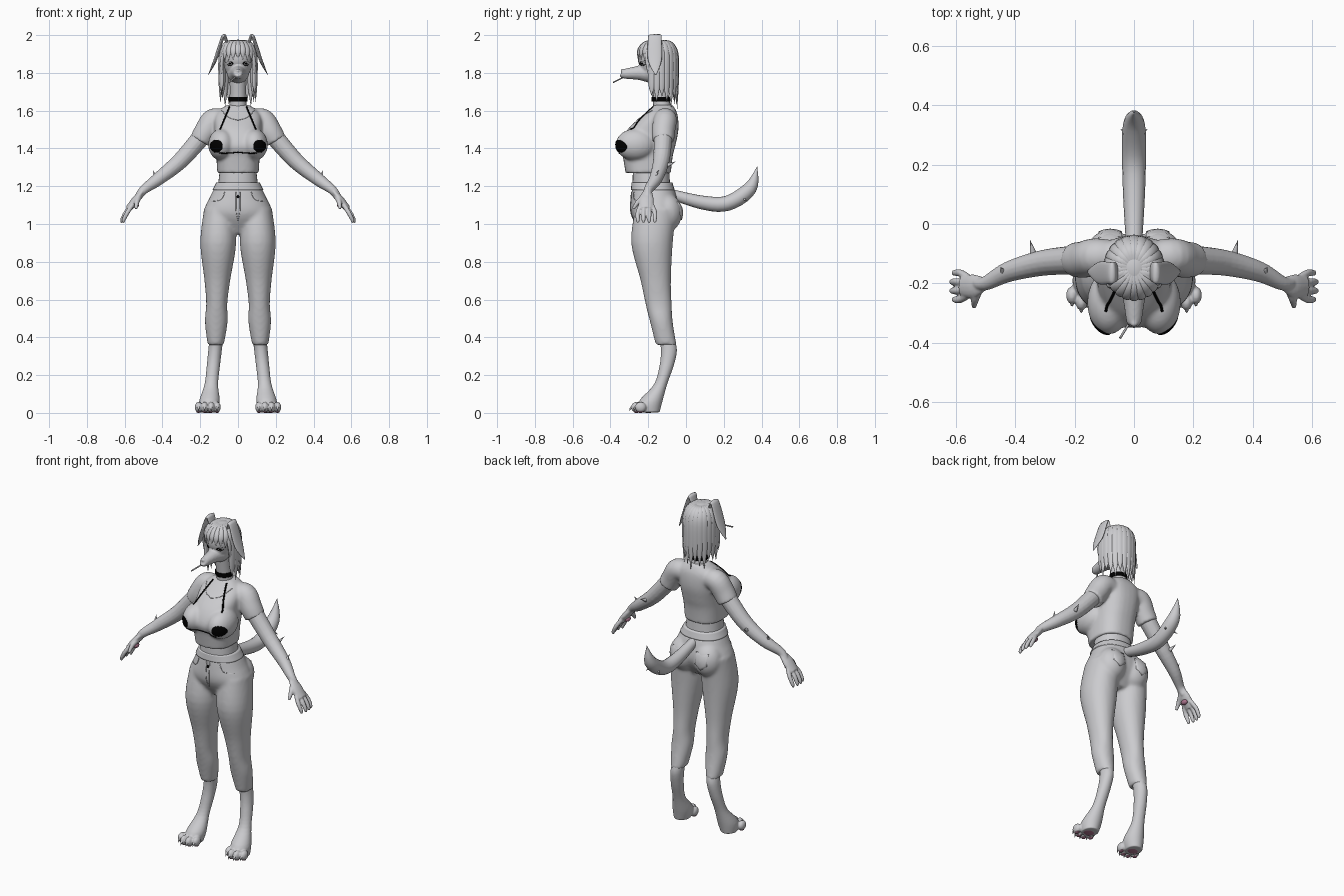
import bpy, bmesh, math
from mathutils import Vector, Matrix
from mathutils.bvhtree import BVHTree

cube = bpy.data.objects.get("Cube")
if cube:
    bpy.data.objects.remove(cube)

ACROSS, DEPTH, UP = Matrix.Identity(3)


def material(name, red, green, blue):
    m = bpy.data.materials.new(name)
    m.use_nodes = True
    m.diffuse_color = (red, green, blue, 1)
    m.node_tree.nodes["Principled BSDF"].inputs["Base Color"].default_value = m.diffuse_color
    return m


GREY = material("soft grey", .6, .6, .62)
BLACK = material("black", 0, 0, 0)
PINK = material("paw pink", .4, .17, .26)


def skin_rings(bm, rings):
    rows = [[bm.verts.new(p) for p in ring] for ring in rings]
    n = len(rows[0])
    for a, b in zip(rows, rows[1:]):
        for i in range(n):
            j = (i + 1) % n
            bm.faces.new((a[i], a[j], b[j], b[i]))
    bm.faces.new(reversed(rows[0]))
    bm.faces.new(rows[-1])


def spline(rows, steps=5):
    """Smooth interpolation through rows of numbers."""
    rows = [Vector(r) for r in rows]
    padded = [rows[0], *rows, rows[-1]]
    out = []
    for before, start, end, after in zip(padded, rows, rows[1:], padded[3:]):
        leave, arrive = (end - before) / 2, (after - start) / 2
        for k in range(steps):
            t = k / steps
            ease = t * t * (3 - 2 * t)
            out.append(start.lerp(end, ease) + leave * t * (1 - t) ** 2 - arrive * t * t * (1 - t))
    return out + [rows[-1]]


def column(bm, rows, centre=0, lean=0, power=1.0, segments=32):
    """Level sections, each with height, half width, front y and back y."""
    rings = []
    for z, width, front, back in spline(rows):
        middle = centre + lean * (rows[0][0] - z)
        ring = []
        for i in range(segments):
            angle = math.tau * i / segments
            c, s = (math.copysign(abs(v) ** power, v) for v in (math.cos(angle), math.sin(angle)))
            ring.append((middle + width * c, (front + back) / 2 + (back - front) / 2 * s, z))
        rings.append(ring)
    skin_rings(bm, rings)


def tube(bm, rows, side=DEPTH, flat=1.0, segments=16, steps=5):
    """Path of x, y, z and radius; flat scales the radius away from the side vector."""
    points = spline(rows, steps)
    rings = []
    for i, p in enumerate(points):
        ahead, behind = points[min(i + 1, len(points) - 1)], points[max(i - 1, 0)]
        along = Vector((ahead - behind)[:3]).normalized()
        u = (side - along * side.dot(along)).normalized()
        v = along.cross(u) * flat
        radius = max(p[3], .001)
        angles = [math.tau * k / segments for k in range(segments)]
        rings.append([Vector(p[:3]) + (u * math.cos(a) + v * math.sin(a)) * radius for a in angles])
    skin_rings(bm, rings)


def ball(bm, position, size):
    place = Matrix.Translation(position) @ Matrix.Diagonal((*size, 1))
    bmesh.ops.create_uvsphere(bm, u_segments=24, v_segments=16, radius=1, matrix=place)


def finish(name, bm, colour=GREY, mirror=False, voxel=0, smooth=4):
    bmesh.ops.recalc_face_normals(bm, faces=bm.faces)
    mesh = bpy.data.meshes.new(name)
    bm.to_mesh(mesh)
    bm.free()
    mesh.materials.append(colour)
    for face in mesh.polygons:
        face.use_smooth = True
    ob = bpy.data.objects.new(name, mesh)
    bpy.context.collection.objects.link(ob)
    if mirror:
        ob.modifiers.new("Mirror", 'MIRROR')
    if voxel:
        blend = ob.modifiers.new("Blend", 'REMESH')
        blend.mode, blend.voxel_size, blend.use_smooth_shade = 'VOXEL', voxel, True
        ob.modifiers.new("Soften", 'SMOOTH').iterations = smooth
    return ob


def surface(ob):
    bpy.context.view_layer.update()
    return BVHTree.FromObject(ob, bpy.context.evaluated_depsgraph_get())


def cast(tree, x, z, lift, facing):
    hit = tree.ray_cast(Vector((x, facing, z)), -facing * DEPTH)[0]
    return (hit or Vector((x, 0, z))) + DEPTH * facing * lift


def cord(name, tree, points, radius, colour=BLACK):
    """Thin mirrored cord lying on the front of a surface."""
    bm = bmesh.new()
    tube(bm, [(*cast(tree, x, z, .001, -1), radius) for x, z in spline(points)], DEPTH + UP / 5, segments=8, steps=1)
    finish(name, bm, colour, mirror=True)


def patch(name, tree, outline, colour=BLACK, facing=-1, lift=.004):
    """Thin mirrored plate following a surface."""
    bm = bmesh.new()
    outline = [Vector(p) for p in outline]
    middle = sum(outline, Vector((0, 0))) / len(outline)
    rings = [[cast(tree, *p, 0, facing) for p in outline]]
    for inset in (.03, .3, .5, .7, .95):
        rings.append([cast(tree, *p.lerp(middle, inset), lift, facing) for p in outline])
    skin_rings(bm, rings)
    finish(name, bm, colour, mirror=True)


def disc(x, z, radius, sides=20):
    angles = [math.tau * i / sides for i in range(sides)]
    return [(x + radius * math.cos(a), z + radius * math.sin(a)) for a in angles]


# trousers: pelvis, seat and tapering legs
bm = bmesh.new()
column(bm, [(1.22, .11, -.28, -.08), (1.15, .145, -.29, -.05), (1.05, .18, -.29, -.04), (.95, .1, -.23, -.1)], power=.9)
for side in (1, -1):
    column(bm, [(1.08, .08, -.27, -.05), (.9, .095, -.29, -.07), (.7, .068, -.24, -.08), (.58, .056, -.215, -.076),
                (.48, .06, -.19, -.07), (.36, .043, -.16, -.05)], side * .1, side * .025, .95)
    ball(bm, (side * .08, -.1, 1.06), (.085, .08, .1))
seat = surface(finish("trousers", bm, voxel=.009, smooth=8))

# trouser details
bm = bmesh.new()
column(bm, [(1.18, .135, -.292, -.06), (1.22, .115, -.288, -.072)], power=.9)
finish("waistband", bm)
cord("front_pocket_seam", seat, [(.07, 1.17), (.09, 1.13), (.14, 1.12)], .002, GREY)
cord("fly_seam", seat, [(.01, 1.17), (.01, 1.07), (0, 1.02)], .002, GREY)
patch("trouser_button", seat, disc(0, 1.145, .008))
patch("back_pocket", seat, [(.04, 1.12), (.12, 1.12), (.12, 1.05), (.08, 1.02), (.04, 1.05)], GREY, facing=1, lift=.006)

# bare midriff and neck
bm = bmesh.new()
column(bm, [(1.16, .11, -.28, -.08), (1.22, .104, -.283, -.085), (1.3, .095, -.28, -.09)], power=.9)
finish("midriff", bm)
bm = bmesh.new()
tube(bm, [(0, -.12, 1.56, .06), (0, -.13, 1.64, .045), (0, -.15, 1.78, .044)], ACROSS)
finish("neck", bm)

# cropped shirt with short sleeves
bm = bmesh.new()
column(bm, [(1.27, .11, -.32, -.08), (1.36, .115, -.335, -.07), (1.42, .12, -.35, -.055), (1.5, .125, -.31, -.04),
            (1.58, .12, -.225, -.045), (1.63, .06, -.17, -.07)], power=.8)
for side in (1, -1):
    ball(bm, (side * .085, -.265, 1.42), (.073, .108, .085))
    tube(bm, [(side * .07, -.11, 1.55, .055), (side * .13, -.11, 1.55, .062), (side * .17, -.12, 1.49, .062),
              (side * .2, -.12, 1.44, .058)], segments=24)
chest = surface(finish("shirt", bm, voxel=.008, smooth=6))
cord("shirt_neckline", chest, [(0, 1.55), (.05, 1.565), (.085, 1.6)], .002, GREY)

# halter top worn over the shirt
cord("halter_strap", chest, [(.045, 1.62), (.07, 1.56), (.095, 1.5)], .0045)
patch("halter_cup", chest, disc(.115, 1.412, .034))
cord("halter_lower_cord", chest, [(0, 1.38), (.05, 1.375), (.1, 1.375)], .003)

# choker
bm = bmesh.new()
column(bm, [(1.648, .05, -.182, -.084), (1.673, .05, -.184, -.086)])
finish("choker", bm, BLACK)

# arms, hands and fingers
bm = bmesh.new()
tube(bm, [(.17, -.12, 1.49, .05), (.3, -.13, 1.34, .044), (.42, -.16, 1.24, .035), (.5, -.2, 1.18, .024), (.53, -.2, 1.14, .02)])
tube(bm, [(.5, -.2, 1.18, .02), (.54, -.21, 1.13, .04), (.58, -.21, 1.08, .035)], flat=.5)
for finger in range(4):
    spread = finger - 1.5
    y, x = -.21 - spread * .03, .615 - spread ** 2 * .004
    tube(bm, [(.56, -.21 - spread * .02, 1.1, .012), (x - .02, y, 1.06, .012), (x, y, 1.02, .01), (x, y, 1.005, .004)])
tube(bm, [(.52, -.21, 1.15, .016), (.535, -.25, 1.12, .014), (.54, -.28, 1.08, .008)], ACROSS)
finish("arm", bm, mirror=True, voxel=.0045, smooth=3)
bm = bmesh.new()
ball(bm, (.54, -.21, 1.1), (.015, .022, .015))
finish("palm_pad", bm, PINK, mirror=True)

# feet, toes, claws and pads
foot, claws, pads = bmesh.new(), bmesh.new(), bmesh.new()
column(foot, [(.39, .036, -.14, -.06), (.33, .036, -.133, -.048), (.25, .035, -.14, -.065), (.15, .036, -.17, -.1),
              (.06, .055, -.25, -.125), (.003, .045, -.24, -.14)], .115, .11)
ball(pads, (.158, -.2, .006), (.035, .03, .006))
for spread in (-.7, -.25, .25, .7):
    x, y = .16 + .07 * spread, -.265 + .05 * spread ** 2
    ball(foot, (x, y, .03), (.02, .03, .028))
    ball(pads, (x, y, .005), (.011, .015, .005))
    tube(claws, [(x, y - .015, .035, .009), (x, y - .03, .025, .006), (x, y - .037, .01, 0)], ACROSS)
finish("foot", foot, mirror=True, voxel=.005, smooth=3)
finish("claws", claws, mirror=True)
finish("sole_pads", pads, PINK, mirror=True)

# head with muzzle and nose
bm = bmesh.new()
ball(bm, (0, -.158, 1.862), (.076, .092, .105))
ball(bm, (0, -.175, 1.805), (.06, .065, .06))
tube(bm, [(0, -.19, 1.8, .054), (0, -.25, 1.8, .038), (0, -.33, 1.795, .025), (0, -.343, 1.797, .013)], ACROSS)
ball(bm, (0, -.335, 1.812), (.014, .012, .01))
face = surface(finish("head", bm, voxel=.005, smooth=5))
cord("upper_eyelid", face, [(.026, 1.848), (.042, 1.862), (.062, 1.857)], .0045)
cord("lower_eyelid", face, [(.03, 1.843), (.044, 1.838), (.058, 1.846)], .002)
patch("pupil", face, disc(.044, 1.85, .006))
bm = bmesh.new()
tube(bm, [(-.01, -.325, 1.78, .004), (-.047, -.385, 1.75, .004)], UP)
finish("cigarette", bm)


def strand(bm, angle, rows, depth=1.1):
    """Flat lock of hair running outward from the crown; rows hold reach, height and width."""
    out = Vector((math.sin(angle), math.cos(angle) * depth, 0))
    tube(bm, [(out.x * r, -.15 + out.y * r, z, w) for r, z, w in rows], out.cross(UP), flat=.55)


# hair: cap, long strands round the back, fringe and side locks
bm = bmesh.new()
ball(bm, (0, -.15, 1.88), (.086, .106, .096))
finish("hair_cap", bm)
bm = bmesh.new()
for k in range(-7, 8):
    tip = 1.61 + .02 * (k % 3) + .001 * k * k
    strand(bm, k * .27, [(.015, 1.965, .008), (.06, 1.96, .016), (.09, 1.9, .021), (.092, 1.75, .02), (.094, tip, 0)])
finish("back_hair", bm)
bm = bmesh.new()
for k in range(-4, 5):
    strand(bm, math.pi + k * .28, [(.01, 1.97, .006), (.06, 1.96, .014), (.09, 1.92, .017), (.095, 1.875 - .005 * abs(k), 0)])
finish("fringe", bm)
bm = bmesh.new()
tube(bm, [(.07, -.2, 1.93, .014), (.086, -.2, 1.85, .014), (.08, -.17, 1.67, 0)], flat=.6)
finish("side_lock", bm, mirror=True)

# folded ears
bm = bmesh.new()
tube(bm, [(.05, -.16, 1.92, .026), (.065, -.163, 1.98, .034), (.08, -.165, 1.99, .036), (.12, -.165, 1.87, .037), (.157, -.16, 1.79, .004)], flat=.25)
finish("ear", bm, mirror=True)

# tail
bm = bmesh.new()
tube(bm, [(0, -.1, 1.165, .025), (0, .08, 1.115, .036), (0, .22, 1.11, .04), (0, .34, 1.19, .036), (0, .377, 1.305, 0)], ACROSS)
finish("tail", bm)

# fur tufts on elbows and tail
bm = bmesh.new()
for root, tip in (((.34, -.1, 1.31), (.35, -.055, 1.33)), ((.44, -.165, 1.25), (.45, -.145, 1.285)), ((.02, .3, 1.14), (.045, .32, 1.12))):
    tube(bm, [(*root, .012), (*tip, 0)], ACROSS, segments=8)
finish("fur_tufts", bm, mirror=True)
